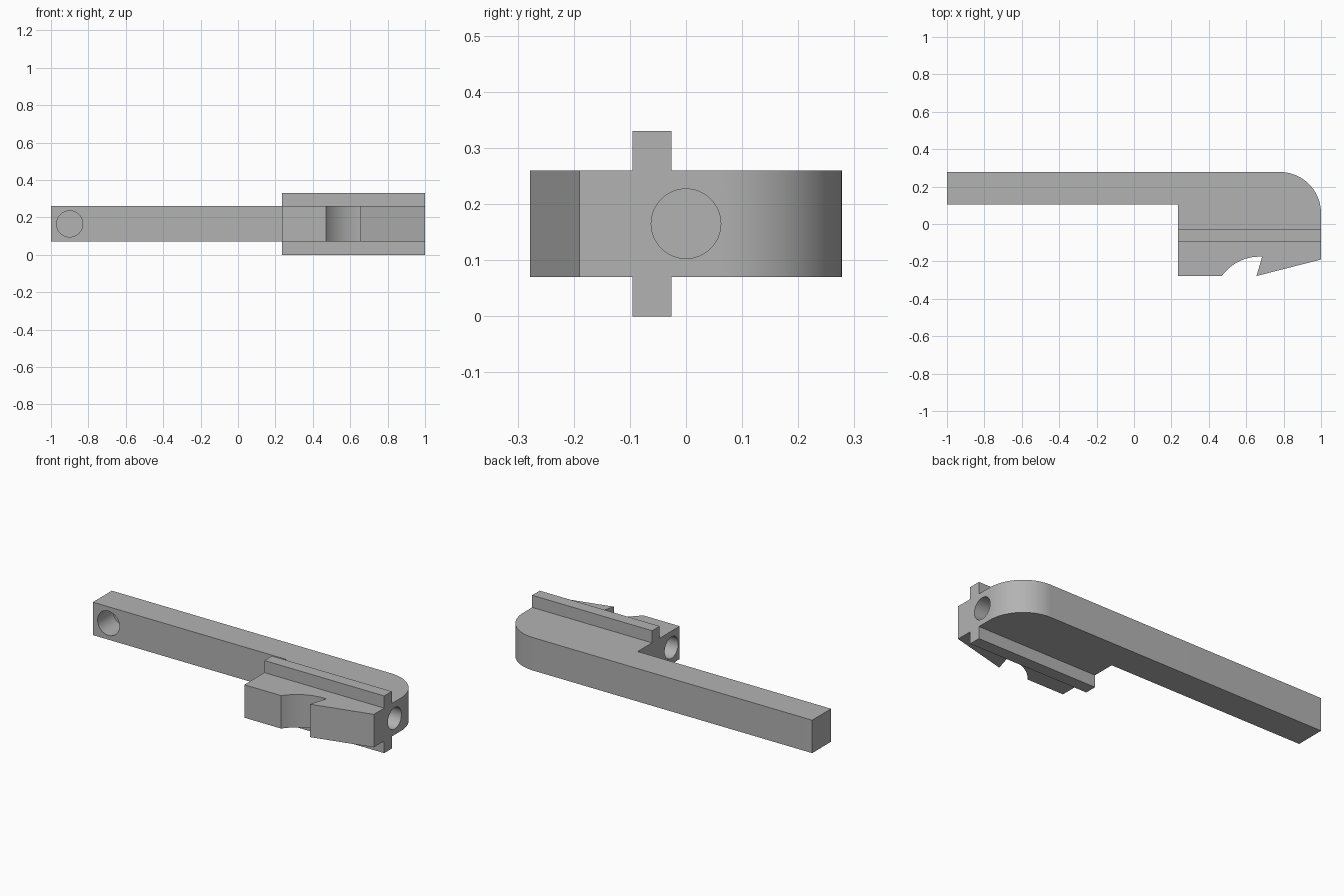
import bpy, bmesh, math
from mathutils import Matrix, Vector

cube = bpy.data.objects.get("Cube")
if cube:
    bpy.data.objects.remove(cube, do_unlink=True)

# Single grey material
grey = bpy.data.materials.new("plain_grey")
grey.use_nodes = True
colour = (0.45, 0.45, 0.45, 1)
grey.diffuse_color = colour
grey.node_tree.nodes["Principled BSDF"].inputs["Base Color"].default_value = colour


def make_object(name, bm):
    bmesh.ops.recalc_face_normals(bm, faces=bm.faces)
    mesh = bpy.data.meshes.new(name)
    bm.to_mesh(mesh)
    bm.free()
    mesh.materials.append(grey)
    obj = bpy.data.objects.new(name, mesh)
    bpy.context.collection.objects.link(obj)
    return obj


def extrude_outline(name, outline, z0, z1):
    bm = bmesh.new()
    face = bm.faces.new([bm.verts.new((x, y, z0)) for x, y in outline])
    new = bmesh.ops.extrude_face_region(bm, geom=[face])["geom"]
    bmesh.ops.translate(bm, vec=(0, 0, z1 - z0),
                        verts=[v for v in new if isinstance(v, bmesh.types.BMVert)])
    return make_object(name, bm)


def arc(cx, cy, radius, start, end, steps=20):
    angles = [math.radians(start + (end - start) * i / steps) for i in range(steps + 1)]
    return [(cx + radius * math.cos(a), cy + radius * math.sin(a)) for a in angles]


def drill(name, mouth, direction, radius, depth):
    # Blind hole cutter, starting slightly outside the surface
    d = Vector(direction)
    bm = bmesh.new()
    place = Matrix.Translation(Vector(mouth) + d * (depth / 2 - 0.02))
    turn = d.to_track_quat("Z", "Y").to_matrix().to_4x4()
    bmesh.ops.create_cone(bm, cap_ends=True, segments=48, radius1=radius,
                          radius2=radius, depth=depth + 0.04, matrix=place @ turn)
    cutter = make_object(name, bm)
    cutter.hide_render = True
    return cutter


def combine(target, other, operation):
    mod = target.modifiers.new(other.name, "BOOLEAN")
    mod.operation, mod.solver, mod.object = operation, "EXACT", other
    bpy.context.view_layer.objects.active = target
    bpy.ops.object.modifier_apply(modifier=mod.name)
    bpy.data.objects.remove(other, do_unlink=True)


# Arm and latch block: one outline with a rounded corner and a hooked notch
bottom, top, mid = 0.07, 0.26, 0.165
front, back, inner, step_x = -0.278, 0.278, 0.105, 0.235
outline = [(-1, back), (-1, inner), (step_x, inner), (step_x, front)]
outline += arc(0.67, -0.42, 0.2453, 144.6, 86.5)
outline += [(0.655, front), (1, -0.19)]
outline += arc(0.78, back - 0.22, 0.22, 0, 90)
body = extrude_outline("latch_arm", outline, bottom, top)

# Guide rail standing out above and below the block
rail = extrude_outline("guide_rail", [(step_x, -0.095), (1, -0.095),
                                      (1, -0.026), (step_x, -0.026)], 0, 0.33)
combine(body, rail, "UNION")

# Blind holes: arm end, block end, block inner side
for name, mouth, direction, radius, depth in (
        ("arm_hole", (-0.9, inner, mid), (0, 1, 0), 0.07, 0.14),
        ("end_hole", (1, 0, mid), (-1, 0, 0), 0.062, 0.16),
        ("side_hole", (step_x, -0.203, mid), (1, 0, 0), 0.062, 0.16)):
    combine(body, drill(name, mouth, direction, radius, depth), "DIFFERENCE")

# Smooth curves, sharp corners
bpy.ops.object.select_all(action="DESELECT")
body.select_set(True)
bpy.context.view_layer.objects.active = body
bpy.ops.object.shade_smooth_by_angle(angle=math.radians(30))
